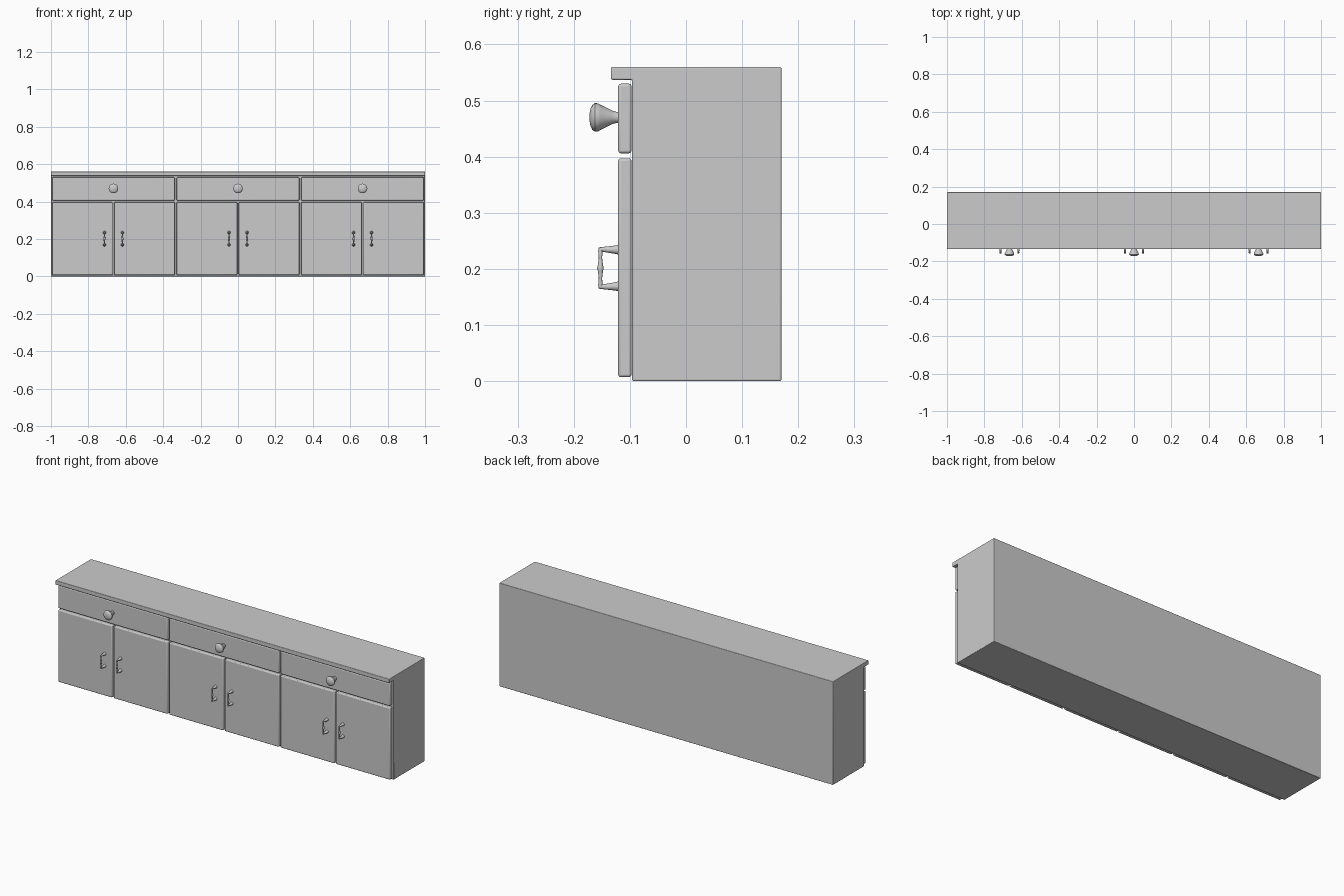
import bpy, bmesh, math
from mathutils import Vector

if "Cube" in bpy.data.objects:
    bpy.data.objects.remove(bpy.data.objects["Cube"])


def finish(name, bm, bevel=0.0):
    bmesh.ops.recalc_face_normals(bm, faces=bm.faces)
    me = bpy.data.meshes.new(name)
    bm.to_mesh(me)
    bm.free()
    ob = bpy.data.objects.new(name, me)
    bpy.context.collection.objects.link(ob)
    if bevel:
        m = ob.modifiers.new("rounded_edges", 'BEVEL')
        m.width = bevel
        m.segments = 3
        m.limit_method = 'ANGLE'
    bpy.ops.object.select_all(action='DESELECT')
    ob.select_set(True)
    bpy.context.view_layer.objects.active = ob
    bpy.ops.object.shade_smooth_by_angle(angle=math.radians(40))
    return ob


def extrude_x(name, profile, x0, x1, bevel):
    """Extrude a (y, z) profile from x0 to x1."""
    bm = bmesh.new()
    face = bm.faces.new([bm.verts.new((x0, y, z)) for y, z in profile])
    ext = bmesh.ops.extrude_face_region(bm, geom=[face])
    vs = [v for v in ext["geom"] if isinstance(v, bmesh.types.BMVert)]
    bmesh.ops.translate(bm, verts=vs, vec=(x1 - x0, 0, 0))
    return finish(name, bm, bevel)


def panel(name, x0, x1, z0, z1):
    y0, y1 = -0.121, -0.097
    return extrude_x(name, [(y0, z0), (y1, z0), (y1, z1), (y0, z1)], x0, x1, 0.005)


def turned(bm, start, end, profile, sides=16):
    """Rings of (fraction along start-end, radius), capped at both ends."""
    a, b = Vector(start), Vector(end)
    q = (b - a).to_track_quat('Z', 'Y')
    rings = []
    for t, r in profile:
        c = a.lerp(b, t)
        rings.append([bm.verts.new(c + q @ Vector((r * math.cos(k), r * math.sin(k), 0)))
                      for k in [2 * math.pi * i / sides for i in range(sides)]])
    for lo, hi in zip(rings, rings[1:]):
        for i in range(sides):
            j = (i + 1) % sides
            bm.faces.new((lo[i], lo[j], hi[j], hi[i]))
    bm.faces.new(rings[0][::-1])
    bm.faces.new(rings[-1])


# Cabinet carcass with the overhanging top
extrude_x("cabinet_body", [(0.17, 0), (0.17, 0.56), (-0.134, 0.56), (-0.134, 0.537),
                           (-0.096, 0.537), (-0.096, 0)], -1, 1, 0.003)

KNOB = [(0, 0.010), (0.12, 0.010), (0.25, 0.012), (0.62, 0.022), (0.72, 0.025),
        (0.82, 0.0255), (0.91, 0.022), (0.97, 0.015), (1, 0.006)]
LEG = [(0, 0.009), (0.3, 0.007), (1, 0.0035)]
GRIP = [(0, 0.003), (0.08, 0.004), (0.25, 0.003), (0.42, 0.0045), (0.5, 0.006),
        (0.58, 0.0045), (0.75, 0.003), (0.92, 0.004), (1, 0.003)]

for n, cx in enumerate((-0.666, 0, 0.666), 1):
    # Drawer front and its knob
    panel(f"drawer_front_{n}", cx - 0.328, cx + 0.328, 0.406, 0.53)
    bm = bmesh.new()
    turned(bm, (cx, -0.118, 0.47), (cx, -0.172, 0.47), KNOB, 24)
    finish(f"drawer_knob_{n}", bm)

    for side, s in (("left", -1), ("right", 1)):
        # Door pair, meeting in the middle of each bay
        xs = sorted((cx + s * 0.004, cx + s * 0.328))
        panel(f"door_{side}_{n}", xs[0], xs[1], 0.007, 0.397)
        # Pull handle: two tapered legs and a turned grip
        hx = cx + s * 0.048
        bm = bmesh.new()
        turned(bm, (hx, -0.118, 0.234), (hx, -0.154, 0.235), LEG)
        turned(bm, (hx, -0.118, 0.169), (hx, -0.154, 0.168), LEG)
        turned(bm, (hx, -0.1525, 0.165), (hx, -0.1525, 0.238), GRIP)
        finish(f"door_handle_{side}_{n}", bm)
